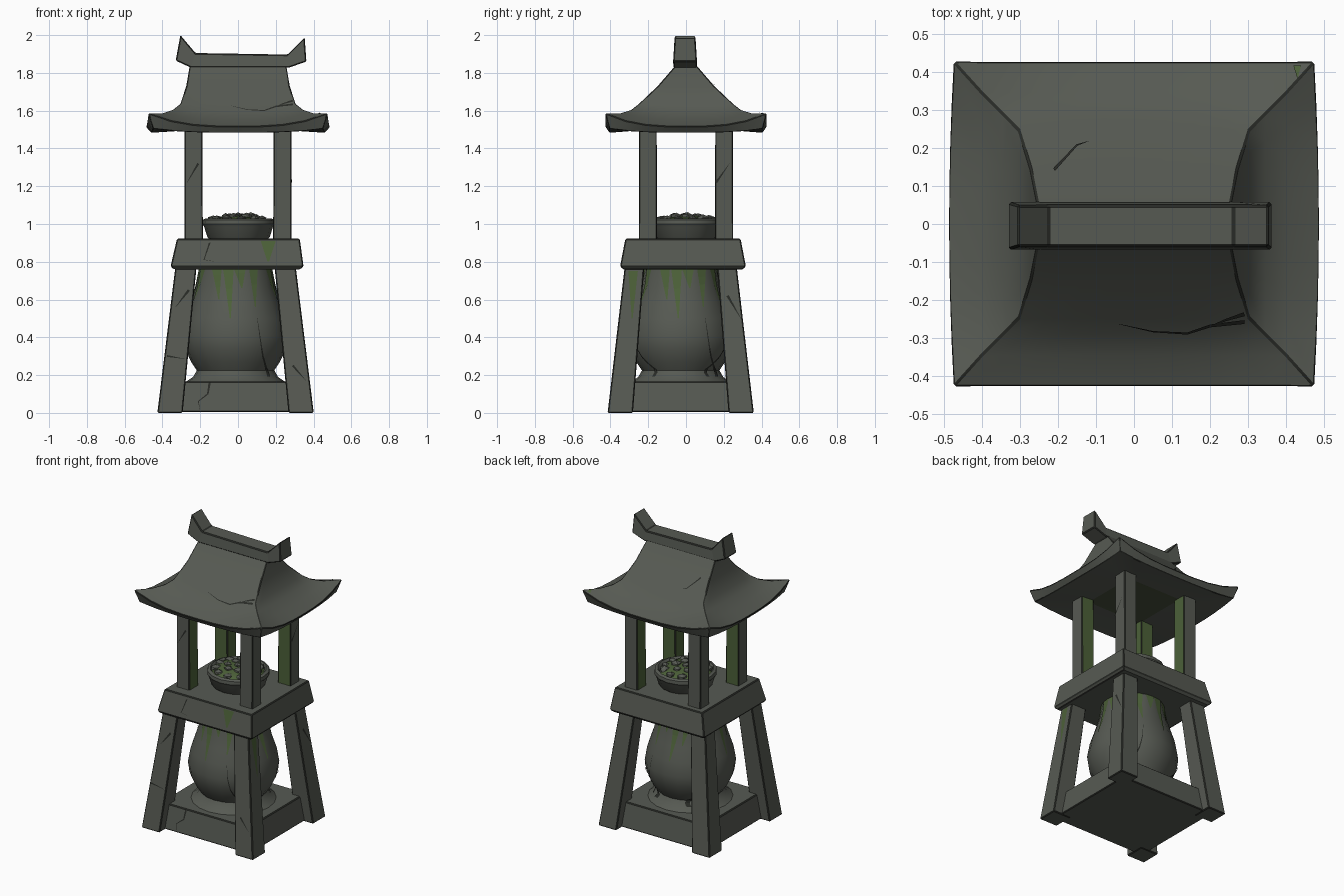
import bpy, bmesh, math, random
from mathutils import Vector
from mathutils.bvhtree import BVHTree

random.seed(4)
cube = bpy.data.objects.get("Cube")
if cube:
    bpy.data.objects.remove(cube, do_unlink=True)


def material(name, rgb):
    m = bpy.data.materials.new(name)
    m.use_nodes = True
    m.diffuse_color = (*rgb, 1)
    bsdf = next(n for n in m.node_tree.nodes if n.type == 'BSDF_PRINCIPLED')
    bsdf.inputs["Base Color"].default_value = (*rgb, 1)
    bsdf.inputs["Roughness"].default_value = 0.9
    return m


STONE = material("grey stone", (0.094, 0.102, 0.086))
CRACK = material("dark crack", (0.022, 0.024, 0.02))
MOSS = material("green moss", (0.072, 0.118, 0.04))
DEEP = material("shaded moss", (0.06, 0.075, 0.042))


def finish(name, bm, mats, smooth=0, edge=0):
    """Turn a bmesh into an object; edge adds a worn dark bevel."""
    bmesh.ops.recalc_face_normals(bm, faces=bm.faces)
    mesh = bpy.data.meshes.new(name)
    bm.to_mesh(mesh)
    bm.free()
    ob = bpy.data.objects.new(name, mesh)
    bpy.context.collection.objects.link(ob)
    for m in mats:
        mesh.materials.append(m)
    if smooth:
        bpy.ops.object.select_all(action='DESELECT')
        ob.select_set(True)
        bpy.context.view_layer.objects.active = ob
        bpy.ops.object.shade_smooth_by_angle(angle=math.radians(smooth))
    if edge:
        mod = ob.modifiers.new("worn edges", 'BEVEL')
        mod.width = edge
        mod.segments = 1
        mod.limit_method = 'ANGLE'
        mod.angle_limit = math.radians(40)
        mod.material = 1
    return ob


def loft(name, rings, mats=(STONE, CRACK), smooth=0, edge=0, rule=None):
    """Skin a list of equal closed loops and cap both ends."""
    bm = bmesh.new()
    loops = [[bm.verts.new(p) for p in ring] for ring in rings]
    n = len(loops[0])
    for a, b in zip(loops, loops[1:]):
        for i in range(n):
            j = (i + 1) % n
            bm.faces.new((a[i], a[j], b[j], b[i]))
    bm.faces.new(loops[0][::-1])
    bm.faces.new(loops[-1])
    bmesh.ops.recalc_face_normals(bm, faces=bm.faces)
    if rule:
        for f in bm.faces:
            f.material_index = rule(f)
    return finish(name, bm, mats, smooth, edge)


CORNERS = [(1, -1), (1, 1), (-1, 1), (-1, -1)]


def rect(hx, hy, z, cx=0, cy=0):
    return [(cx + sx * hx, cy + sy * hy, z) for sx, sy in CORNERS]


def lathe(name, profile, cx, cy, sides, smooth):
    rings = [[(cx + r * math.cos(math.tau * k / sides),
               cy + r * math.sin(math.tau * k / sides), z)
              for k in range(sides)] for r, z in profile]
    return loft(name, rings, smooth=smooth)


# Plinth and table slab
LX, LY = -0.013, -0.028
base = loft("plinth", [rect(0.35, 0.33, 0.004, LX, LY), rect(0.325, 0.305, 0.167, LX, LY)], edge=0.006)
table = loft("table_slab", [rect(0.335, 0.315, 0.76, -0.005, -0.016),
                            rect(0.352, 0.333, 0.775, -0.005, -0.016),
                            rect(0.325, 0.305, 0.922, 0.002, -0.016)], edge=0.006)

# Splayed legs and upright columns
legs = {}
for sx, sy in CORNERS:
    side = ("back" if sy > 0 else "front") + ("_left" if sx > 0 else "_right")
    legs[side] = loft(side + "_leg", [
        rect(0.067, 0.067, 0, LX + sx * 0.347, LY + sy * 0.32),
        rect(0.056, 0.052, 0.77, LX + sx * 0.263, LY + sy * 0.245)], edge=0.006)

    def inner(f, sx=sx, sy=sy):
        return 2 if f.normal.x * sx < -0.9 or f.normal.y * sy < -0.9 else 0
    legs[side + "_col"] = loft(side + "_column", [
        rect(0.048, 0.048, 0.915, sx * 0.234, sy * 0.202),
        rect(0.047, 0.047, 1.505, sx * 0.236, sy * 0.202)],
        mats=(STONE, CRACK, MOSS), edge=0.005, rule=inner)

# Bulging urn under the table
urn = lathe("urn", [(0.27, 0.16), (0.225, 0.19), (0.205, 0.225), (0.235, 0.27), (0.268, 0.34),
                    (0.278, 0.41), (0.262, 0.5), (0.232, 0.59), (0.208, 0.67), (0.19, 0.77)],
            LX, LY, 20, 50)

# Bowl with a mossy heap of stones
lathe("bowl", [(0.15, 0.915), (0.165, 0.93), (0.182, 0.985), (0.192, 1.0),
               (0.19, 1.022), (0.172, 1.03), (0.155, 1.005)], 0.003, 0, 16, 35)
bm = bmesh.new()
bmesh.ops.create_uvsphere(bm, u_segments=14, v_segments=8, radius=0.168)
for v in bm.verts:
    v.co.z = 1.005 + v.co.z * 0.24
finish("moss_bed", bm, [MOSS], smooth=60)
bm = bmesh.new()
for count, dist, height in ((1, 0.0, 1.045), (6, 0.068, 1.038), (11, 0.132, 1.025)):
    for k in range(count):
        a = math.tau * (k + 0.3 * random.random()) / count + dist
        size = random.uniform(0.026, 0.036)
        rock = bmesh.ops.create_icosphere(bm, subdivisions=1, radius=size)["verts"]
        for v in rock:
            v.co *= random.uniform(0.85, 1.1)
            v.co.z *= 0.7
            v.co += Vector((dist * math.cos(a), dist * math.sin(a), height))
finish("heap_stones", bm, [STONE])

# Hip and gable roof with upswept corners


def eave_ring(hx, hy, z, lift=0, bow=0, n=8):
    ring = []
    for i in range(4):
        a, b = CORNERS[i], CORNERS[(i + 1) % 4]
        for k in range(n):
            t = k / n
            s = abs(2 * t - 1)
            x = a[0] + (b[0] - a[0]) * t
            y = a[1] + (b[1] - a[1]) * t
            if a[0] == b[0]:
                x *= 1 + bow * (1 - s * s)
            ring.append((x * hx, y * hy, z + lift * s ** 3))
    return ring


roof = loft("roof", [
    eave_ring(0.2, 0.19, 1.5),
    eave_ring(0.45, 0.405, 1.483, 0.02, 0.02),
    eave_ring(0.475, 0.428, 1.517, 0.07, 0.03),
    eave_ring(0.4, 0.345, 1.552, 0.035, 0.01),
    eave_ring(0.345, 0.29, 1.592, 0.012),
    eave_ring(0.305, 0.25, 1.635),
    eave_ring(0.274, 0.15, 1.73),
    eave_ring(0.255, 0.055, 1.84)],
    mats=(STONE, CRACK, DEEP), smooth=32, edge=0.005,
    rule=lambda f: 2 if len(f.verts) > 4 and f.normal.z < 0 else 0)

# Ridge beam with flared ends: pairs of bottom and top points
ridge_pairs = [((-0.33, 1.865), (-0.305, 2.0)), ((-0.25, 1.828), (-0.225, 1.905)),
               ((0.27, 1.828), (0.262, 1.897)), ((0.362, 1.86), (0.353, 1.988))]
ridge = loft("ridge_beam", [[(b[0], -0.068, b[1]), (b[0], 0.058, b[1]),
                             (t[0], 0.05, t[1]), (t[0], -0.06, t[1])]
                            for b, t in ridge_pairs], edge=0.006)

# Thin cracks and moss streaks laid onto the surfaces
bpy.context.view_layer.update()
DEPS = bpy.context.evaluated_depsgraph_get()
RAYS = {"front": (lambda u, v: (u, -2, v), (0, 1, 0)),
        "back": (lambda u, v: (u, 2, v), (0, -1, 0)),
        "left": (lambda u, v: (2, u, v), (-1, 0, 0)),
        "right": (lambda u, v: (-2, u, v), (1, 0, 0)),
        "top": (lambda u, v: (u, v, 3), (0, 0, -1))}


def streak(name, target, view, pts, width, mat=CRACK):
    """Ribbon that follows a path on the target and tapers to a tip."""
    tree = BVHTree.FromObject(target, DEPS)
    origin, ray = RAYS[view]
    pts = [Vector(p) for p in pts]
    path = [a.lerp(b, k / 5) for a, b in zip(pts, pts[1:]) for k in range(5)] + [pts[-1]]
    along = (pts[-1] - pts[0]).normalized()
    across = Vector((-along.y, along.x))
    bm = bmesh.new()
    last = None
    for i, p in enumerate(path):
        half = across * width * 0.5 * (1 - 0.9 * i / (len(path) - 1))
        pair = []
        for q in (p - half, p + half):
            hit, normal, _, _ = tree.ray_cast(Vector(origin(q.x, q.y)), Vector(ray))
            if hit:
                pair.append(bm.verts.new(hit + normal * 0.004))
        if len(pair) < 2:
            last = None
            continue
        if last:
            bm.faces.new((last[0], last[1], pair[1], pair[0]))
        last = pair
    finish(name, bm, [mat])


for view in ("front", "back", "left", "right"):
    for u, low, w in ((-0.11, 0.6, 0.05), (-0.05, 0.5, 0.055), (0.01, 0.66, 0.06), (0.08, 0.56, 0.045)):
        streak("urn_moss_" + view, urn, view, [(u, 0.76), (u + 0.01, low)], w, MOSS)
    streak("urn_crack_" + view, urn, view, [(0.16, 0.19), (0.13, 0.3), (0.1, 0.5)], 0.014)

streak("table_moss", table, "front", [(0.16, 0.91), (0.16, 0.8)], 0.08, MOSS)
streak("leg_moss", legs["front_left"], "left", [(-0.28, 0.75), (-0.285, 0.5)], 0.05, MOSS)
streak("table_crack", table, "front", [(-0.15, 0.9), (-0.18, 0.81), (-0.12, 0.8)], 0.01)
streak("plinth_crack", base, "front", [(-0.15, 0.16), (-0.16, 0.1), (-0.21, 0.06), (-0.2, 0.01)], 0.012)
streak("leg_crack", legs["front_right"], "front", [(-0.4, 0.305), (-0.28, 0.285)], 0.012)
streak("leg_crack", legs["front_right"], "front", [(-0.26, 0.65), (-0.33, 0.56)], 0.014)
streak("leg_crack", legs["front_left"], "front", [(0.29, 0.25), (0.36, 0.17)], 0.012)
streak("leg_crack", legs["back_left"], "left", [(0.22, 0.62), (0.29, 0.5)], 0.014)
streak("column_crack", legs["front_right_col"], "front", [(-0.21, 1.32), (-0.27, 1.22)], 0.012)
streak("column_crack", legs["back_left_col"], "left", [(0.16, 1.22), (0.23, 1.32)], 0.012)
streak("roof_crack", roof, "front", [(0.29, 1.65), (0.24, 1.635), (0.18, 1.61)], 0.01)
streak("roof_crack", roof, "top", [(-0.21, 0.14), (-0.15, 0.205), (-0.12, 0.215)], 0.008)
streak("roof_crack", roof, "top", [(0.29, -0.255), (0.2, -0.265), (0.14, -0.285), (0.05, -0.28), (-0.04, -0.26)], 0.01)
streak("roof_moss", roof, "top", [(0.43, 0.415), (0.43, 0.385)], 0.02, MOSS)
